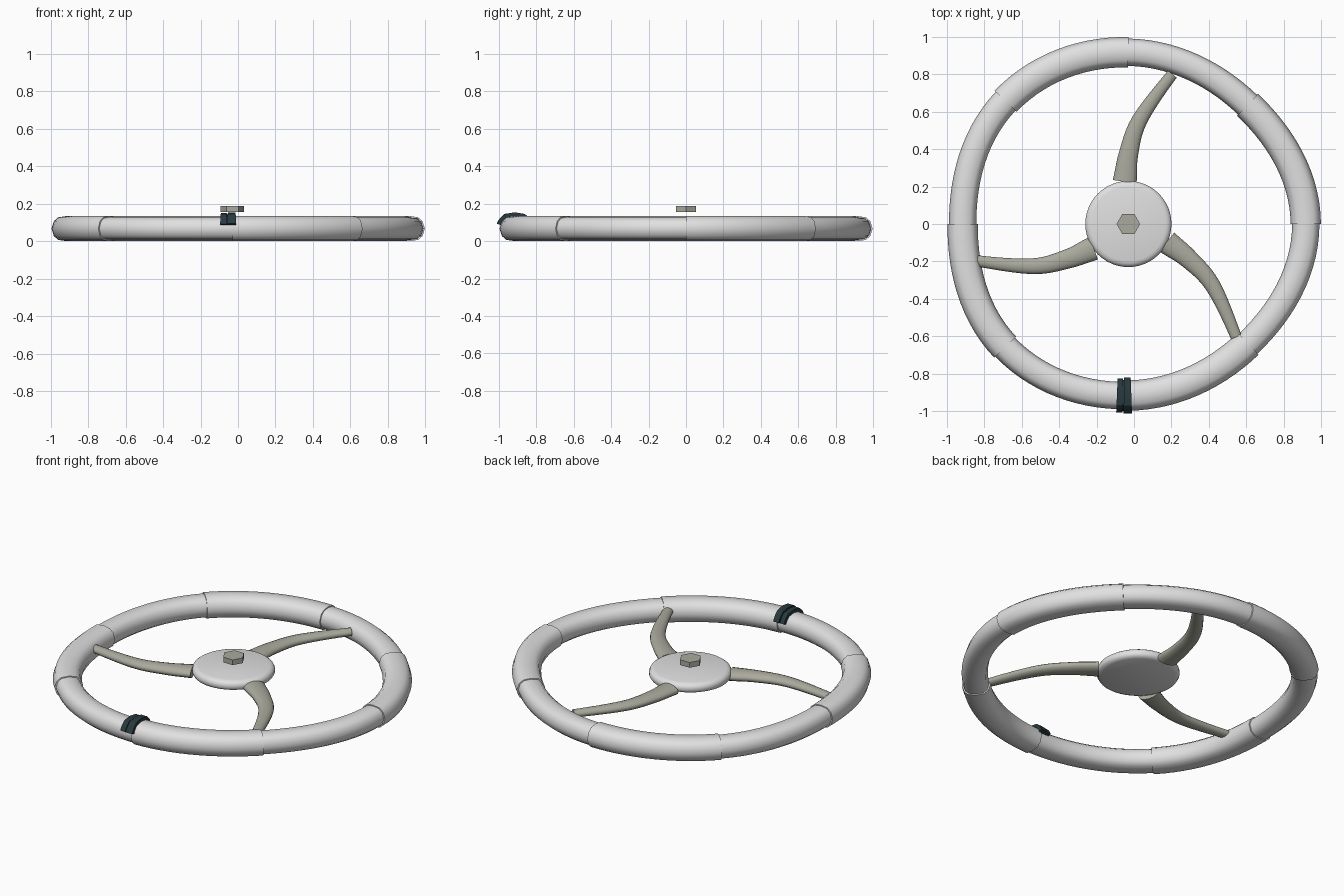
import bpy, bmesh, math
from mathutils import Vector, Matrix

cube = bpy.data.objects.get("Cube")
if cube:
    bpy.data.objects.remove(cube)

HUB = Vector((-0.03, 0, 0))
RIM_Z = 0.067


def material(name, color):
    m = bpy.data.materials.new(name)
    m.use_nodes = True
    m.diffuse_color = (*color, 1)
    m.node_tree.nodes["Principled BSDF"].inputs["Base Color"].default_value = (*color, 1)
    return m


light_grey = material("light_grey", (0.75, 0.75, 0.75))
warm_grey = material("warm_grey", (0.40, 0.40, 0.34))
dark_teal = material("dark_teal", (0.022, 0.042, 0.05))


def finish(name, bm, mat, angle=36):
    bmesh.ops.recalc_face_normals(bm, faces=bm.faces)
    mesh = bpy.data.meshes.new(name)
    bm.to_mesh(mesh)
    bm.free()
    mesh.materials.append(mat)
    ob = bpy.data.objects.new(name, mesh)
    bpy.context.collection.objects.link(ob)
    bpy.ops.object.select_all(action="DESELECT")
    ob.select_set(True)
    bpy.context.view_layer.objects.active = ob
    bpy.ops.object.shade_smooth_by_angle(angle=math.radians(angle))
    return ob


def loft(name, rings, mat, angle=36):
    """Skin a list of closed rings and cap both ends."""
    bm = bmesh.new()
    loops = [[bm.verts.new(p) for p in ring] for ring in rings]
    n = len(loops[0])
    for a, b in zip(loops, loops[1:]):
        for i in range(n):
            j = (i + 1) % n
            bm.faces.new((a[i], a[j], b[j], b[i]))
    bm.faces.new(loops[0])
    bm.faces.new(loops[-1])
    return finish(name, bm, mat, angle)


def catmull(p0, p1, p2, p3, t):
    return p1 + 0.5 * t * (p2 - p0 + t * (2 * p0 - 5 * p1 + 4 * p2 - p3
                                          + t * (3 * (p1 - p2) + p3 - p0)))


# Rim path: slightly uneven radius about the hub, one value per joint
RADII = [0.947, 0.90, 0.917, 0.927, 0.885, 0.93, 0.916, 0.904]


def rim_point(u):
    k = math.floor(u)
    r = catmull(*[RADII[(k + d) % 8] for d in (-1, 0, 1, 2)], u - k)
    a = u * math.pi / 4
    return HUB + Vector((r * math.cos(a), r * math.sin(a), RIM_Z))


def rim_frame(u):
    tangent = (rim_point(u + 0.01) - rim_point(u - 0.01)).normalized()
    return rim_point(u), Vector((tangent.y, -tangent.x, 0))


# Rim section: creased at the equator, softly rounded above and below
QUARTER = [(1, 0), (0.84, 0.6), (0.55, 0.9)]
HALF = QUARTER + [(0, 1)] + [(-x, z) for x, z in reversed(QUARTER)]
SECTION = HALF + [(x, -z) for x, z in reversed(HALF[1:-1])]


def rim_ring(u, half_w, half_h):
    p, out = rim_frame(u)
    return [p + out * x * half_w + Vector((0, 0, z * half_h)) for x, z in SECTION]


# Eight rim segments, alternating thick and thin
for k in range(8):
    thick = k % 2 == 0
    w, h = (0.081, 0.067) if thick else (0.073, 0.061)
    rings = [rim_ring(k + i / 14, w, h) for i in range(15)]
    loft(f"rim_{'grip' if thick else 'link'}_{k + 1}", rings, light_grey)

# Hub disc with a rounded top edge
PROFILE = [(0.205, 0.07), (0.223, 0.078), (0.23, 0.09), (0.23, 0.106),
           (0.224, 0.118), (0.213, 0.126), (0.198, 0.13)]
loft("hub", [[HUB + Vector((r * math.cos(a), r * math.sin(a), z))
              for a in (i * math.tau / 48 for i in range(48))]
             for r, z in PROFILE], light_grey, 50)

# Hexagonal nut held just above the hub
loft("centre_nut", [[HUB + Vector((0.063 * math.cos(i * math.pi / 3),
                                   0.063 * math.sin(i * math.pi / 3), z))
                     for i in range(6)] for z in (0.155, 0.187)], warm_grey, 20)

# Three curved, tapering spokes: x, y, half width, half height
KEYS = [Vector(k) for k in ((-0.05, 0.12, 0.07, 0.032), (-0.02, 0.225, 0.064, 0.031),
                            (0.0, 0.37, 0.052, 0.029), (0.06, 0.555, 0.042, 0.026),
                            (0.235, 0.80, 0.03, 0.022), (0.36, 0.93, 0.03, 0.02))]
stations = [catmull(*KEYS[k:k + 4], i / 6) for k in range(3) for i in range(6)]
stations.append(KEYS[4])
for s in range(3):
    turn = Matrix.Rotation(s * math.tau / 3, 3, "Z")
    rings = []
    for i, st in enumerate(stations):
        d = stations[min(i + 1, len(stations) - 1)] - stations[max(i - 1, 0)]
        side = Vector((d.y, -d.x, 0)).normalized()
        centre = Vector((st.x, st.y, 0.088))
        rings.append([HUB + turn @ (centre + side * st.z * math.cos(a)
                                    + Vector((0, 0, st.w * math.sin(a))))
                      for a in (j * math.tau / 16 for j in range(16))])
    loft(f"spoke_{s + 1}", rings, warm_grey, 50)

# Two dark strap bands wrapped over the front of the rim
def strap(name, u0, u1, lift):
    rings = []
    for x, z in [(0.98, 0.3)] + HALF[1:-1] + [(-0.98, 0.3)]:
        ring = []
        for u, grow in ((u0, 0), (u1, 0), (u1, lift), (u0, lift)):
            p, out = rim_frame(u)
            ring.append(p + out * x * (0.073 + grow)
                        + Vector((0, 0, z * (0.062 + grow))))
        rings.append(ring)
    loft(name, rings, dark_teal, 20)


strap("strap_right", 5.915, 5.958, 0.020)
strap("strap_left", 5.966, 6.022, 0.025)
strap("strap_bridge", 5.95, 5.975, 0.012)
